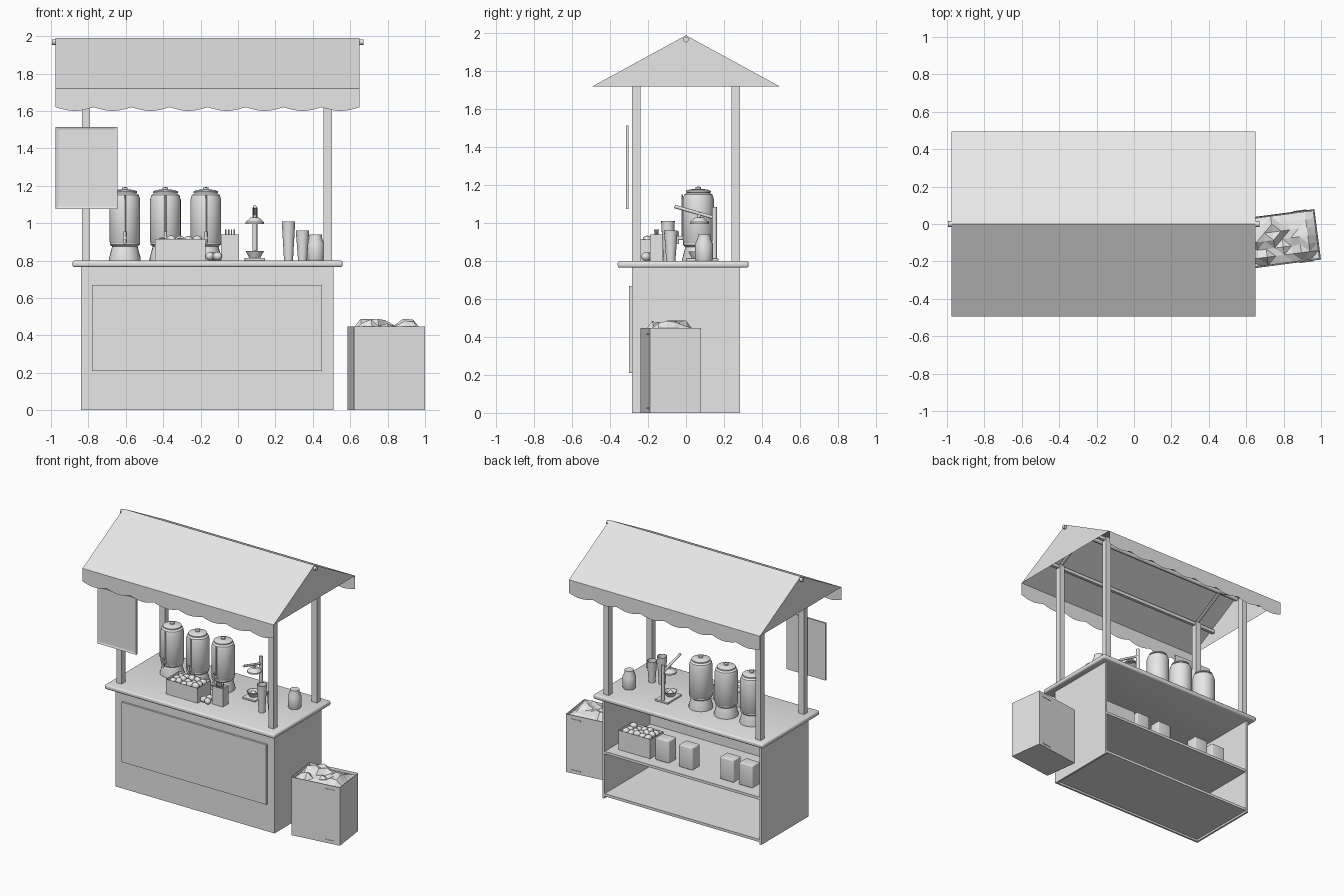
import bpy, bmesh, math, random
from mathutils import Matrix, Vector

random.seed(4)
cube = bpy.data.objects.get("Cube")
if cube:
    bpy.data.objects.remove(cube, do_unlink=True)

GREY = bpy.data.materials.new("plain_grey")
GREY.use_nodes = True
GREY.diffuse_color = (0.8, 0.8, 0.8, 1)
GREY.node_tree.nodes["Principled BSDF"].inputs["Base Color"].default_value = GREY.diffuse_color


def finish(name, bm, smooth=False, fix=True):
    if fix:
        bmesh.ops.recalc_face_normals(bm, faces=bm.faces)
    me = bpy.data.meshes.new(name)
    bm.to_mesh(me)
    bm.free()
    me.materials.append(GREY)
    if smooth:
        me.shade_smooth()
        me.set_sharp_from_angle(angle=math.radians(40))
    ob = bpy.data.objects.new(name, me)
    bpy.context.collection.objects.link(ob)
    return ob


def block(name, xs, ys, zs, bevel=0):
    """Box between two limits on each axis, optionally with rounded edges."""
    bm = bmesh.new()
    bmesh.ops.create_cube(bm, size=1)
    for v in bm.verts:
        v.co = [r[0] if c < 0 else r[1] for c, r in zip(v.co, (xs, ys, zs))]
    if bevel:
        bmesh.ops.bevel(bm, geom=bm.edges[:], offset=bevel, segments=3,
                        profile=0.5, affect='EDGES')
    return finish(name, bm, bool(bevel))


def lathe(name, profile, at, steps=24):
    """Spin (radius, height) points about a vertical axis."""
    bm = bmesh.new()
    vs = [bm.verts.new((r, 0, z)) for r, z in profile]
    es = [bm.edges.new(p) for p in zip(vs, vs[1:])]
    bmesh.ops.spin(bm, geom=vs + es, cent=(0, 0, 0), axis=(0, 0, 1),
                   angle=math.tau, steps=steps, use_duplicate=False)
    bmesh.ops.remove_doubles(bm, verts=bm.verts, dist=0.0001)
    ob = finish(name, bm, True)
    ob.location = at
    return ob


def rod(name, a, b, radius, sides=12):
    a, b = Vector(a), Vector(b)
    bm = bmesh.new()
    turn = (b - a).to_track_quat('Z', 'Y').to_matrix().to_4x4()
    bmesh.ops.create_cone(bm, cap_ends=True, segments=sides, radius1=radius, radius2=radius,
                          depth=(b - a).length, matrix=Matrix.Translation((a + b) / 2) @ turn)
    return finish(name, bm, True)


def ball(name, at, radius):
    bm = bmesh.new()
    bmesh.ops.create_uvsphere(bm, u_segments=14, v_segments=8, radius=radius)
    ob = finish(name, bm, True)
    ob.location = at
    ob.scale.x = 1.2
    ob.rotation_euler.z = random.uniform(0, math.pi)
    return ob


def tray(name, xs, ys, zs, rim=0.008, sink=0.04):
    """Open-topped box."""
    ob = block(name, xs, ys, zs)
    bm = bmesh.new()
    bm.from_mesh(ob.data)
    top = max(bm.faces, key=lambda f: f.calc_center_median().z)
    bmesh.ops.inset_region(bm, faces=[top], thickness=rim)
    for v in top.verts:
        v.co.z -= sink
    bm.to_mesh(ob.data)
    bm.free()
    return ob


def rubble(name, xs, ys, base, height, nx, ny):
    """Faceted heap whose border stays level."""
    bm = bmesh.new()
    bmesh.ops.create_grid(bm, x_segments=nx, y_segments=ny, size=0.5)
    for v in bm.verts:
        edge = max(abs(v.co.x), abs(v.co.y)) > 0.49
        v.co.x = xs[0] + (v.co.x + 0.5) * (xs[1] - xs[0])
        v.co.y = ys[0] + (v.co.y + 0.5) * (ys[1] - ys[0])
        v.co.z = base + (0 if edge else random.uniform(0.2, 1) * height)
    bmesh.ops.triangulate(bm, faces=bm.faces)
    return finish(name, bm, fix=False)


# Counter: front, sides, floor, shelf and top, open at the back
L, R, F, B = -0.84, 0.51, -0.285, 0.285
block("counter_front", (L, R), (F, F + 0.015), (0, 0.77))
block("counter_side_right", (L, L + 0.015), (F, B), (0, 0.77))
block("counter_side_left", (R - 0.015, R), (F, B), (0, 0.77))
block("counter_floor", (L, R), (F, B - 0.005), (0.015, 0.035))
block("counter_shelf", (L, R), (F, B - 0.005), (0.34, 0.36))
block("counter_top", (-0.885, 0.56), (-0.36, 0.33), (0.765, 0.8), 0.012)
block("front_panel", (-0.78, 0.45), (-0.3, F), (0.21, 0.67))

# Posts and roof frame
for side, x in (("right", -0.8125), ("left", 0.48)):
    for end, y in (("front", -0.2625), ("back", 0.2625)):
        block(f"post_{end}_{side}", (x - 0.0225, x + 0.0225), (y - 0.0225, y + 0.0225), (0.79, 1.82))
        rod(f"rafter_{end}_{side}", (x, y, 1.82), (x, 0, 1.965), 0.012, 8)
for end, y in (("front", -0.2625), ("back", 0.2625)):
    block(f"roof_beam_{end}", (-0.975, 0.65), (y - 0.012, y + 0.012), (1.795, 1.82))
rod("ridge_pole", (-0.995, 0, 1.968), (0.67, 0, 1.968), 0.015)

# Roof cloth: two slopes and two gables
X0, X1, EAVE, ZE, ZR = -0.975, 0.65, 0.495, 1.72, 1.99
bm = bmesh.new()
ends = [[bm.verts.new(p) for p in ((x, -EAVE, ZE), (x, 0, ZR), (x, EAVE, ZE))] for x in (X0, X1)]
a, b = ends
bm.faces.new((a[0], b[0], b[1], a[1]))
bm.faces.new((a[1], b[1], b[2], a[2]))
bm.faces.new(a[::-1])
bm.faces.new(b)
for f in bm.faces:
    f.normal_update()
    if f.normal.dot(f.calc_center_median() - Vector((-0.16, 0, 1.7))) < 0:
        f.normal_flip()
finish("roof_cloth", bm, fix=False)

# Scalloped valances
for name, y in (("valance_front", -EAVE), ("valance_back", EAVE)):
    bm = bmesh.new()
    n, waves = 64, 8
    upper, lower = [], []
    for i in range(n + 1):
        x = X0 + (X1 - X0) * i / n
        upper.append(bm.verts.new((x, y, ZE)))
        drop = 0.02 * abs(math.sin(math.pi * waves * i / n))
        lower.append(bm.verts.new((x, y, 1.62 - drop)))
    for i in range(n):
        q = [lower[i], lower[i + 1], upper[i + 1], upper[i]]
        bm.faces.new(q if y < 0 else q[::-1])
    finish(name, bm, fix=False)

# Hanging sign with a recessed face
sign = block("sign_board", (-0.975, -0.645), (-0.315, -0.302), (1.075, 1.515))
bm = bmesh.new()
bm.from_mesh(sign.data)
face = min(bm.faces, key=lambda f: f.calc_center_median().y)
bmesh.ops.inset_region(bm, faces=[face], thickness=0.02)
for v in face.verts:
    v.co.y += 0.005
bm.to_mesh(sign.data)
bm.free()

# Drink dispensers
stand = [(0, 0), (0.085, 0), (0.085, 0.012), (0.068, 0.075), (0.08, 0.085), (0.08, 0.095), (0, 0.095)]
tank = [(0, 0.09), (0.075, 0.09), (0.082, 0.1), (0.082, 0.325), (0.075, 0.35), (0.06, 0.36),
        (0.066, 0.362), (0.066, 0.37), (0.045, 0.378), (0.015, 0.38), (0.015, 0.39), (0, 0.393)]
for i, x in enumerate((-0.605, -0.388, -0.172)):
    at = (x, 0.065, 0.8)
    lathe(f"dispenser_stand_{i}", stand, at)
    lathe(f"dispenser_tank_{i}", tank, at, 32)
    rod(f"gauge_{i}", (x, -0.02, 0.92), (x, -0.02, 1.15), 0.005, 8)
    rod(f"tap_{i}", (x, -0.01, 0.92), (x, -0.06, 0.92), 0.01)
    rod(f"tap_handle_{i}", (x, -0.045, 0.89), (x, -0.045, 0.955), 0.008)

# Fruit crates on the counter and on the shelf
for name, x, y, z, h in (("counter_crate", -0.445, -0.24, 0.8, 0.115), ("shelf_crate", 0.165, 0.04, 0.36, 0.15)):
    tray(name, (x, x + 0.27), (y, y + 0.16), (z, z + h))
    for i in range(5):
        for j in range(3):
            ball(f"{name}_fruit", (x + 0.04 + i * 0.047, y + 0.035 + j * 0.045,
                                   z + h - 0.012 + random.uniform(-0.01, 0.01)), 0.023)
for x, y in ((-0.15, -0.2), (-0.11, -0.21), (-0.13, -0.16)):
    ball("loose_fruit", (x, y, 0.823), 0.023)

# Straw box
tray("straw_box", (-0.09, 0.005), (-0.19, -0.125), (0.8, 0.94))
for i in range(4):
    x = -0.065 + i * 0.015
    rod("straw", (x, -0.155, 0.9), (x, -0.165 + i * 0.006, 0.967), 0.004, 6)

# Lever juicer
JX = 0.09
block("juicer_base", (JX - 0.055, JX + 0.055), (0, 0.17), (0.8, 0.815), 0.004)
lathe("juicer_bowl", [(0, 0.015), (0.03, 0.015), (0.048, 0.05), (0.044, 0.05), (0.028, 0.025),
                      (0.015, 0.045), (0, 0.06)], (JX, 0.06, 0.8))
rod("juicer_column", (JX, 0.15, 0.81), (JX, 0.15, 1.085), 0.013)
lathe("juicer_press", [(0, 0.01), (0.02, 0.015), (0.05, -0.005), (0.05, 0.005), (0.022, 0.03), (0, 0.03)],
      (JX, 0.07, 1.0))
rod("juicer_stem", (JX, 0.07, 1.02), (JX, 0.07, 1.055), 0.009)
rod("juicer_lever", (JX, -0.06, 1.088), (JX, 0.16, 1.025), 0.009)

# Cups and jar
for i, (x, y, h) in enumerate(((0.27, -0.095, 0.21), (0.345, -0.08, 0.162))):
    lathe(f"cup_{i}", [(0, 0), (0.024, 0), (0.036, h), (0.032, h), (0.021, 0.01), (0, 0.01)], (x, y, 0.8), 16)
lathe("jar", [(0, 0), (0.042, 0), (0.047, 0.01), (0.047, 0.09), (0.033, 0.125), (0.033, 0.14), (0, 0.14)],
      (0.415, 0.095, 0.8))

# Packets on the shelf
for i, x in enumerate((0.07, -0.13, -0.48, -0.64)):
    block(f"packet_{i}", (x - 0.058, x + 0.058), (0.1, 0.19), (0.36, 0.53), 0.006)

# Ice chest, turned slightly, with crushed ice and handles
W, D = 0.191, 0.136
parts = [tray("ice_chest", (-W, W), (-D, D), (0, 0.447), 0.006, 0.05),
         rubble("crushed_ice", (-W + 0.007, W - 0.007), (-D + 0.007, D - 0.007), 0.43, 0.06, 8, 6)]
for z in (0.41, 0.02):
    for y in (-D, D):
        parts.append(block("chest_handle", (0.075, 0.15), (y - 0.004, y + 0.004), (z, z + 0.008)))
for ob in parts:
    ob.location = (0.7925, -0.08, 0)
    ob.rotation_euler.z = math.radians(7.45)
